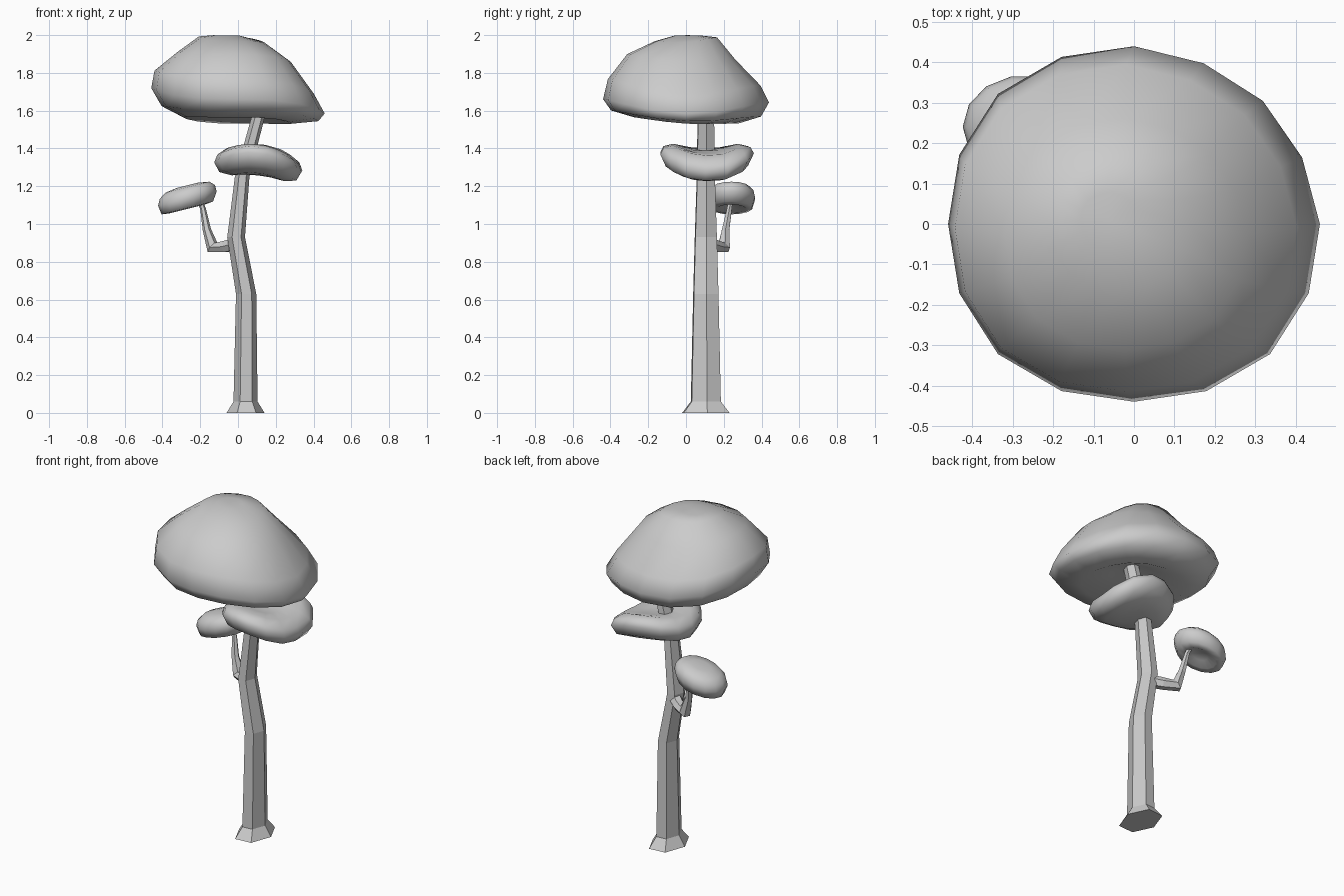
import bpy, bmesh
from math import sin, cos, tau, radians
from mathutils import Vector

if "Cube" in bpy.data.objects:
    bpy.data.objects.remove(bpy.data.objects["Cube"])


def loft(name, rings, smooth=None):
    """Skin a list of equal-length point rings and close both ends."""
    bm = bmesh.new()
    loops = [[bm.verts.new(p) for p in ring] for ring in rings]
    n = len(loops[0])
    for a, b in zip(loops, loops[1:]):
        for i in range(n):
            j = (i + 1) % n
            bm.faces.new((a[i], a[j], b[j], b[i]))
    for loop in (loops[0], loops[-1]):
        centre = bm.verts.new(sum((v.co for v in loop), Vector()) / n)
        for i in range(n):
            bm.faces.new((loop[i], loop[(i + 1) % n], centre))
    bmesh.ops.recalc_face_normals(bm, faces=bm.faces)
    mesh = bpy.data.meshes.new(name)
    bm.to_mesh(mesh)
    bm.free()
    ob = bpy.data.objects.new(name, mesh)
    bpy.context.collection.objects.link(ob)
    if smooth:
        bpy.ops.object.select_all(action='DESELECT')
        ob.select_set(True)
        bpy.context.view_layer.objects.active = ob
        bpy.ops.object.shade_smooth_by_angle(angle=radians(smooth))
    return ob


def circle(n, phase=0.0):
    return [(cos(tau * i / n + phase), sin(tau * i / n + phase)) for i in range(n)]


def corner(c, s):
    """1 towards +x+y, falling to 0 on the axes and in the other quadrants."""
    return 2 * max(c, 0) * max(s, 0)


# trunk: hexagonal rings (x centre, z, radius) with a flared foot
trunk = [(0.04, 0.0, 0.12), (0.04, 0.06, 0.076), (0.043, 0.63, 0.064),
         (-0.01, 0.93, 0.056), (0.022, 1.25, 0.046), (0.105, 1.56, 0.042),
         (0.115, 1.60, 0.042)]
loft("trunk", [[(x + c * r * 0.84, 0.105 + s * r * 1.17, z) for c, s in circle(6, 0.06)]
               for x, z, r in trunk])

# side branch: bent tapering tube (position, radius)
path = [((-0.01, 0.12, 0.895), 0.036), ((-0.07, 0.165, 0.88), 0.034),
        ((-0.135, 0.20, 0.876), 0.036), ((-0.165, 0.21, 0.97), 0.022),
        ((-0.185, 0.23, 1.08), 0.015), ((-0.205, 0.235, 1.13), 0.015)]
points = [Vector(p) for p, r in path]
rings = []
for i, (p, r) in enumerate(path):
    tangent = points[min(i + 1, len(path) - 1)] - points[max(i - 1, 0)]
    q = tangent.to_track_quat('Z', 'Y')
    rings.append([points[i] + q @ Vector((c * r, s * r, 0)) for c, s in circle(6)])
loft("branch", rings)

# large top cap: rings (x, y, z, radius, tilt along x, tilt along y)
# the cubed cosine keeps the tilt near the left and right tips
crown = [(0.05, 0.05, 1.57, 0.12, 0.0, 0.0),
         (0.0, 0.0, 1.548, 0.28, -0.06, -0.06),
         (0.01, 0.0, 1.585, 0.405, -0.10, -0.04),
         (0.0, 0.0, 1.652, 0.448, -0.15, -0.02),
         (-0.02, -0.01, 1.75, 0.412, -0.15, -0.04),
         (-0.02, -0.025, 1.885, 0.292, -0.09, -0.05),
         (-0.035, 0.0, 1.978, 0.168, -0.09, 0.06),
         (-0.06, 0.01, 1.998, 0.07, -0.02, 0.0)]
cap_rings = []
for x, y, z, r, sx, sy in crown:
    ring = []
    for c, s in circle(16):
        f = r * (1 + 0.035 * (2 * c * s) ** 2 - 0.055 * corner(c, s))
        ring.append((x + c * f * 1.025, y + s * f * 0.98,
                     z + r * (c ** 3 * sx + s * sy)))
    cap_rings.append(ring)
loft("top_cap", cap_rings, 80)


def small_cap(name, centre, rx, ry, profile, height, bulge=0.0):
    """Round pad whose middle surface follows height(dx, dy)."""
    rings = []
    for r, dz in profile:
        ring = []
        for c, s in circle(14):
            f = r * (1 + bulge * corner(c, s))
            dx, dy = c * f * rx, s * f * ry
            ring.append(Vector(centre) + Vector((dx, dy, dz + height(dx, dy))))
        rings.append(ring)
    loft(name, rings, 80)


# middle cap: saddle-like pad around the trunk, drooping to the right
small_cap("middle_cap", (0.105, 0.103, 1.335), 0.231, 0.245,
          [(0.3, -0.078), (0.6, -0.08), (0.88, -0.056), (1, 0),
           (0.93, 0.038), (0.72, 0.065), (0.35, 0.052)],
          lambda x, y: -0.11 * x - 0.65 * x * x + 0.72 * y * y, 0.17)

# small cap: tilted pad on the branch
small_cap("branch_cap", (-0.268, 0.24, 1.135), 0.155, 0.128,
          [(0.3, -0.035), (0.6, -0.055), (0.88, -0.05), (1, 0),
           (0.94, 0.035), (0.75, 0.06), (0.35, 0.07)],
          lambda x, y: 0.25 * x)
